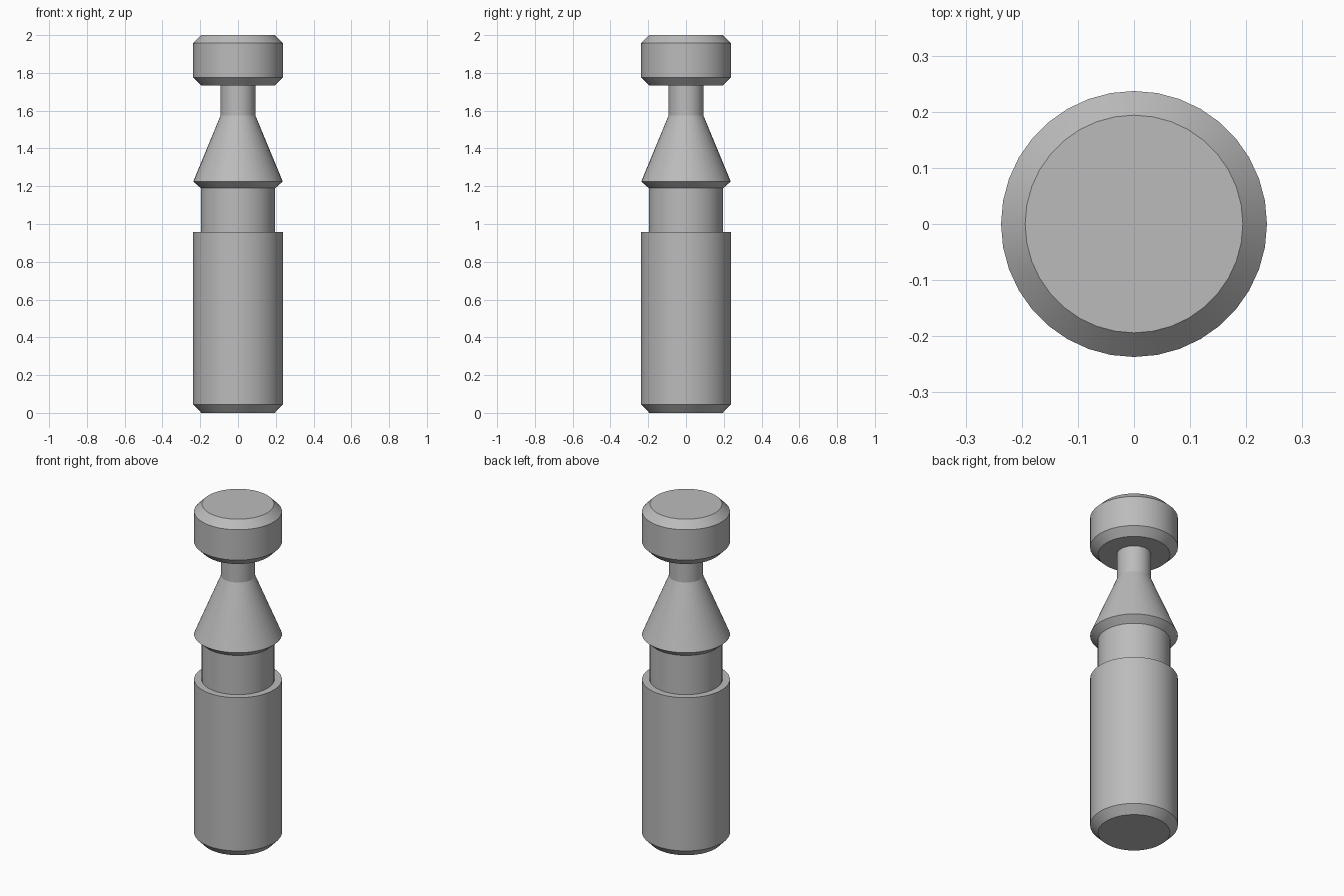
import bpy
import bmesh
import math

SIDES = 36
R = 0.237        # full pin radius
R_END = 0.194    # chamfered end radius
R_GROOVE = 0.197
R_NECK = 0.092

if "Cube" in bpy.data.objects:
    bpy.data.objects.remove(bpy.data.objects["Cube"], do_unlink=True)

steel = bpy.data.materials.new("grey steel")
steel.use_nodes = True
GREY = (0.5, 0.5, 0.5, 1)
steel.diffuse_color = GREY
steel.node_tree.nodes["Principled BSDF"].inputs["Base Color"].default_value = GREY


def lathe(name, profile):
    """Revolve a (radius, height) profile around z into a capped solid."""
    bm = bmesh.new()
    rings = []
    for radius, z in profile:
        angles = [math.tau * i / SIDES for i in range(SIDES)]
        rings.append([bm.verts.new((radius * math.cos(a), radius * math.sin(a), z))
                      for a in angles])
    for low, high in zip(rings, rings[1:]):
        for i in range(SIDES):
            j = (i + 1) % SIDES
            bm.faces.new((low[i], low[j], high[j], high[i]))
    bm.faces.new(rings[0][::-1])
    bm.faces.new(rings[-1])
    mesh = bpy.data.meshes.new(name)
    bm.to_mesh(mesh)
    bm.free()
    mesh.materials.append(steel)
    obj = bpy.data.objects.new(name, mesh)
    bpy.context.collection.objects.link(obj)
    bpy.ops.object.select_all(action='DESELECT')
    obj.select_set(True)
    bpy.context.view_layer.objects.active = obj
    bpy.ops.object.shade_smooth_by_angle(angle=math.radians(20))
    return obj


# One turned pin: chamfered shank, groove, tapered cone, neck and button head
lathe("turned_pin", [
    (R_END, 0), (R, 0.045),              # bottom chamfer
    (R, 0.957), (R_GROOVE, 0.957),       # shank and shoulder
    (R_GROOVE, 1.19), (R, 1.225),        # groove and cone rim
    (R_NECK, 1.575), (R_NECK, 1.733),    # cone and neck
    (R_END, 1.733), (R, 1.776),          # head underside
    (R, 1.957), (R_END, 2.0),            # head and top chamfer
])
